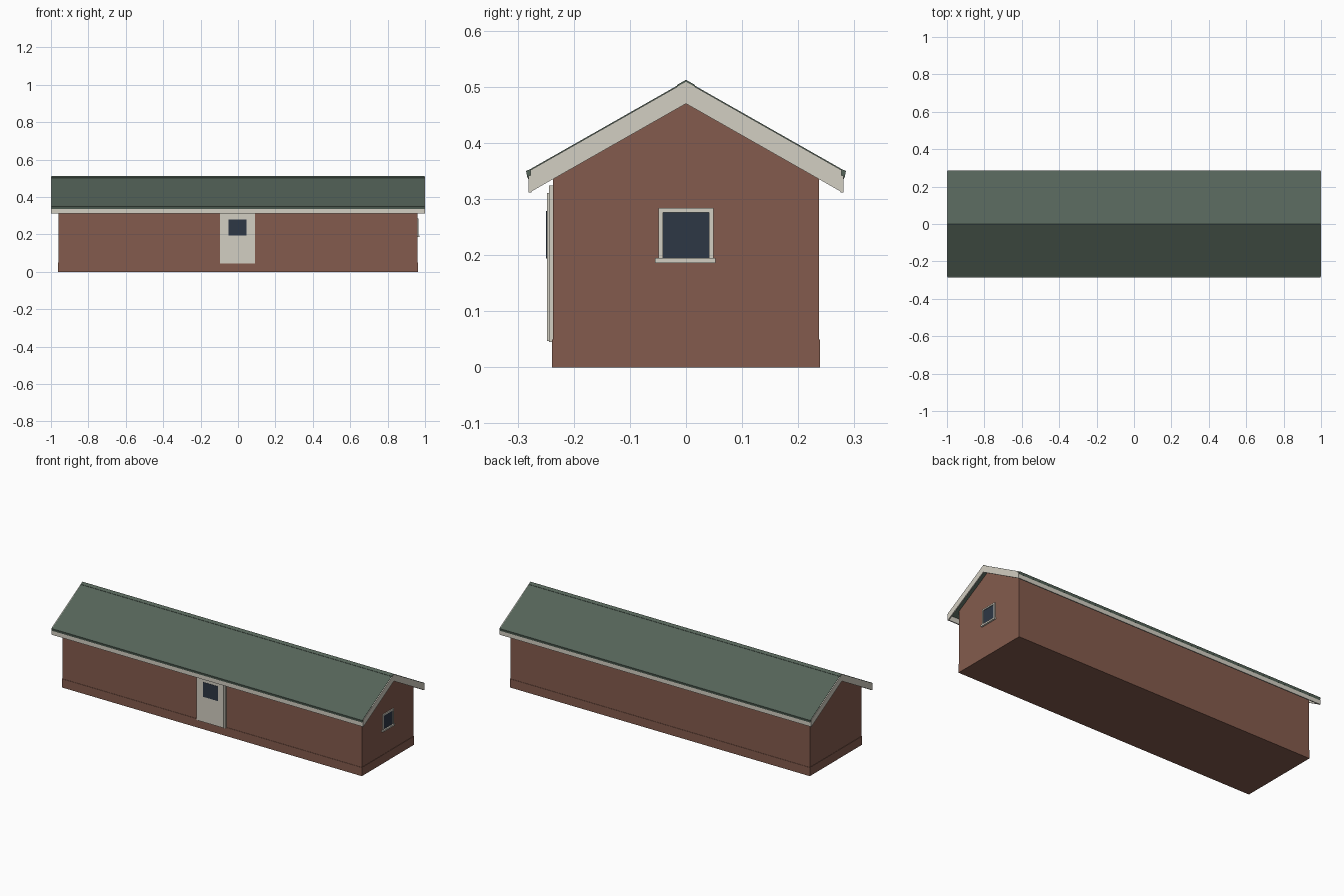
import bpy
import bmesh

cube = bpy.data.objects.get("Cube")
if cube:
    bpy.data.objects.remove(cube, do_unlink=True)


def material(name, rgb):
    m = bpy.data.materials.new(name)
    m.use_nodes = True
    m.diffuse_color = (*rgb, 1)
    m.node_tree.nodes["Principled BSDF"].inputs["Base Color"].default_value = (*rgb, 1)
    return m


brick = material("brick red", (0.23, 0.105, 0.074))
cream = material("cream trim", (0.65, 0.62, 0.54))
green = material("roof green", (0.089, 0.125, 0.098))
glass = material("dark glass", (0.026, 0.038, 0.058))


def prism(name, profile, x0, x1, mat):
    """Extrude a closed (y, z) profile along x."""
    bm = bmesh.new()
    face = bm.faces.new([bm.verts.new((x0, y, z)) for y, z in profile])
    ext = bmesh.ops.extrude_face_region(bm, geom=[face])["geom"]
    verts = [v for v in ext if isinstance(v, bmesh.types.BMVert)]
    bmesh.ops.translate(bm, verts=verts, vec=(x1 - x0, 0, 0))
    bmesh.ops.recalc_face_normals(bm, faces=bm.faces)
    mesh = bpy.data.meshes.new(name)
    bm.to_mesh(mesh)
    bm.free()
    mesh.materials.append(mat)
    ob = bpy.data.objects.new(name, mesh)
    bpy.context.collection.objects.link(ob)
    return ob


def box(name, x, y, z, mat):
    corners = [(y[0], z[0]), (y[1], z[0]), (y[1], z[1]), (y[0], z[1])]
    return prism(name, corners, x[0], x[1], mat)


def mirrored(half):
    """Complete a symmetric profile from its +y half."""
    return half + [(-y, z) for y, z in reversed(half) if y > 0]


SLOPE = 0.568
RIDGE = 0.512


def band(top, depth, reach):
    """Gable-shaped band following the roof pitch."""
    drop = reach * SLOPE
    upper = [(-reach, top - drop), (0, top), (reach, top - drop)]
    return upper + [(y, z - depth) for y, z in reversed(upper)]


# Base, walls and gables
box("base", (-0.962, 0.962), (-0.239, 0.239), (0, 0.05), brick)
box("walls", (-0.96, 0.96), (-0.237, 0.237), (0.05, 0.35), brick)
prism("gables", [(-0.237, 0.35), (0.237, 0.35), (0.237, 0.361), (0, 0.496), (-0.237, 0.361)],
      -0.96, 0.96, brick)

# Roof sheet, ridge cap and eave drip edges
prism("roof", band(RIDGE - 0.001, 0.012, 0.283), -0.996, 0.996, green)
prism("ridge_cap", band(RIDGE + 0.0005, 0.004, 0.016), -0.998, 0.998, green)
for side, s in (("front", -1), ("back", 1)):
    drip = [(0.276, 0.354), (0.285, 0.35), (0.284, 0.344), (0.2805, 0.334), (0.276, 0.334)]
    prism(side + "_drip_edge", [(s * y, z) for y, z in drip], -0.997, 0.997, green)
    box(side + "_fascia", (-1, 1), sorted((s * 0.275, s * 0.281)), (0.312, 0.342), cream)

# Sloping boards at both roof ends
for side, s in (("right", -1), ("left", 1)):
    prism(side + "_bargeboard", band(RIDGE - 0.003, 0.039, 0.277), s * 0.994, s, cream)

# Front door with frame and pane
box("door_frame", (-0.095, 0.091), (-0.244, -0.236), (0.045, 0.324), cream)
box("door", (-0.084, 0.08), (-0.248, -0.24), (0.047, 0.311), cream)
box("door_pane", (-0.05, 0.046), (-0.2495, -0.246), (0.194, 0.279), glass)

# End window with frame and sill
box("window_glass", (0.958, 0.962), (-0.042, 0.041), (0.195, 0.277), glass)
for side, s in (("front", -1), ("back", 1)):
    box("window_" + side + "_jamb", (0.958, 0.966), sorted((s * 0.041, s * 0.049)),
        (0.194, 0.284), cream)
box("window_head", (0.958, 0.966), (-0.049, 0.049), (0.276, 0.284), cream)
box("window_sill", (0.958, 0.97), (-0.055, 0.053), (0.186, 0.195), cream)
